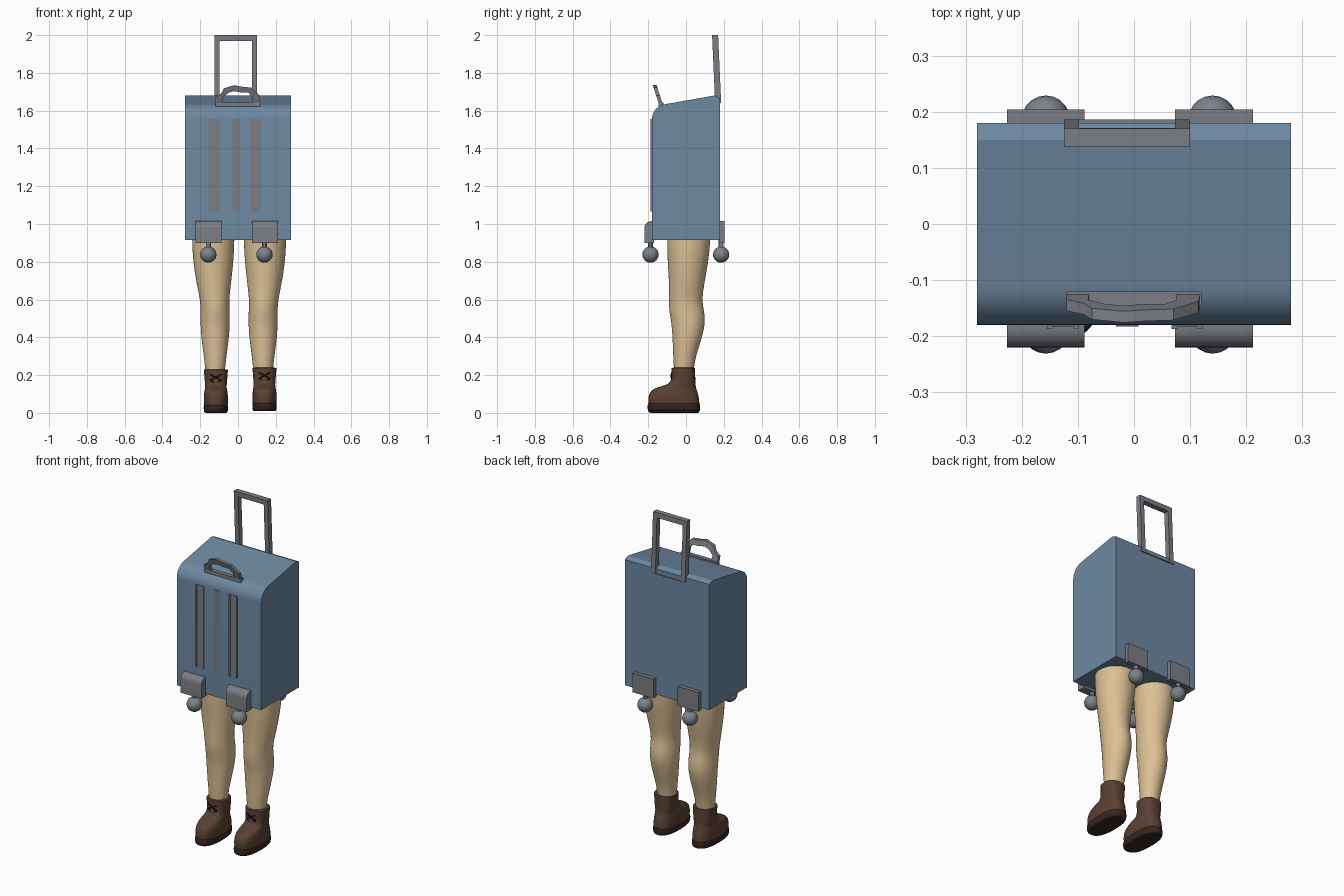
import bpy, bmesh, math
from mathutils import Vector

cube = bpy.data.objects.get("Cube")
if cube:
    bpy.data.objects.remove(cube)


def material(name, r, g, b):
    m = bpy.data.materials.new(name)
    m.use_nodes = True
    m.diffuse_color = (r, g, b, 1)
    m.node_tree.nodes["Principled BSDF"].inputs["Base Color"].default_value = (r, g, b, 1)
    return m


BLUE = material("case blue", 0.155, 0.25, 0.36)
GREY = material("metal grey", 0.195, 0.21, 0.23)
WHEEL = material("wheel grey", 0.20, 0.225, 0.255)
SKIN = material("skin", 0.72, 0.53, 0.30)
LEATHER = material("boot leather", 0.10, 0.052, 0.034)
SOLE = material("boot sole", 0.036, 0.018, 0.014)
LACE = material("lace black", 0.008, 0.006, 0.006)


def finish(bm, name, mat, angle=30, subsurf=0):
    bmesh.ops.recalc_face_normals(bm, faces=bm.faces)
    me = bpy.data.meshes.new(name)
    bm.to_mesh(me)
    bm.free()
    ob = bpy.data.objects.new(name, me)
    bpy.context.collection.objects.link(ob)
    me.materials.append(mat)
    bpy.ops.object.select_all(action='DESELECT')
    ob.select_set(True)
    bpy.context.view_layer.objects.active = ob
    bpy.ops.object.shade_smooth_by_angle(angle=math.radians(angle))
    if subsurf:
        mod = ob.modifiers.new("Smooth", 'SUBSURF')
        mod.levels = mod.render_levels = subsurf
    return ob


def extrude_x(name, profile, x0, x1, mat):
    """Extrude a (y, z) outline from x0 to x1."""
    bm = bmesh.new()
    face = bm.faces.new([bm.verts.new((x0, y, z)) for y, z in profile])
    new = bmesh.ops.extrude_face_region(bm, geom=[face])["geom"]
    bmesh.ops.translate(bm, vec=(x1 - x0, 0, 0),
                        verts=[v for v in new if isinstance(v, bmesh.types.BMVert)])
    return finish(bm, name, mat)


def box(name, x0, x1, y0, y1, z0, z1, mat):
    return extrude_x(name, [(y0, z0), (y1, z0), (y1, z1), (y0, z1)], x0, x1, mat)


def arc(cy, cz, r, start, end, n=8):
    angles = [math.radians(start + (end - start) * i / n) for i in range(n + 1)]
    return [(cy + r * math.cos(a), cz + r * math.sin(a)) for a in angles]


def loft(name, rings, mat, power=1.0, sides=16, angle=180):
    """Stack rounded rings given as (z, x centre, half width, y front, y back)."""
    bm = bmesh.new()
    loops = []
    for z, cx, rx, y0, y1 in rings:
        loop = []
        for i in range(sides):
            a = math.tau * i / sides
            c, s = math.cos(a), math.sin(a)
            px = math.copysign(abs(c) ** power, c)
            py = math.copysign(abs(s) ** power, s)
            loop.append(bm.verts.new((cx + rx * px, (y0 + y1) / 2 + (y1 - y0) / 2 * py, z)))
        loops.append(loop)
    for a, b in zip(loops, loops[1:]):
        for i in range(sides):
            j = (i + 1) % sides
            bm.faces.new((a[i], a[j], b[j], b[i]))
    bm.faces.new(loops[0])
    bm.faces.new(loops[-1])
    return finish(bm, name, mat, angle, 2)


def frame(name, outer, inner, place, depth, mat):
    """Flat closed frame between two (x, z) outlines, thickened by depth along y."""
    bm = bmesh.new()
    n = len(outer)
    rows = [[bm.verts.new(place(x, z) + Vector((0, d, 0))) for x, z in line]
            for line, d in ((outer, 0), (inner, 0), (inner, depth), (outer, depth))]
    for a, b in zip(rows, rows[1:] + rows[:1]):
        for i in range(n):
            j = (i + 1) % n
            bm.faces.new((a[i], a[j], b[j], b[i]))
    return finish(bm, name, mat)


# Suitcase body with rounded upper front edge
extrude_x("suitcase_body", [(-0.18, 0.915), (0.18, 0.915), (0.18, 1.668), (0.15, 1.68)]
          + arc(-0.10, 1.555, 0.08, 98, 180), -0.28, 0.28, BLUE)

# Front ribs; the outer two have raised rails
for side, x0, x1 in (("right", -0.155, -0.098), ("middle", -0.032, 0.008), ("left", 0.067, 0.122)):
    box(side + "_rib", x0, x1, -0.183, -0.175, 1.065, 1.555, GREY)
    if side != "middle":
        for k, x in enumerate((x0, x1 - 0.01)):
            box(f"{side}_rib_rail_{k}", x, x + 0.01, -0.187, -0.175, 1.065, 1.555, GREY)

# Telescopic handle, leaning slightly forward
frame("pull_handle",
      [(-0.125, 1.64), (-0.125, 2.0), (0.1, 2.0), (0.1, 1.64)],
      [(-0.098, 1.64), (-0.098, 1.97), (0.073, 1.97), (0.073, 1.64)],
      lambda x, z: Vector((x, 0.138 + 0.045 * (2.0 - z), z)), 0.032, GREY)

# Carry handle with a wavy grip, leaning forward over the front edge
frame("carry_handle",
      [(-0.12, 1.618), (-0.12, 1.67), (-0.09, 1.69), (-0.075, 1.718), (-0.02, 1.735),
       (0.02, 1.727), (0.07, 1.722), (0.115, 1.68), (0.12, 1.618)],
      [(-0.08, 1.64), (-0.082, 1.67), (-0.065, 1.682), (-0.05, 1.695), (-0.02, 1.703),
       (0.02, 1.695), (0.055, 1.695), (0.075, 1.672), (0.075, 1.64)],
      lambda x, z: Vector((x, -0.142 - 0.32 * (z - 1.63), z)), 0.02, GREY)
box("carry_handle_base", -0.12, 0.12, -0.145, -0.12, 1.615, 1.642, GREY)

# Wheel brackets, stems and balls on all four lower corners
for side, x0, x1, cx in (("right", -0.226, -0.088, -0.157), ("left", 0.073, 0.212, 0.14)):
    extrude_x(f"front_{side}_bracket", [(-0.17, 0.9), (-0.17, 1.015)]
              + arc(-0.185, 0.98, 0.035, 90, 180, 6) + [(-0.22, 0.9)], x0, x1, GREY)
    box(f"back_{side}_bracket", x0, x1, 0.175, 0.204, 0.9, 1.015, GREY)
    for end, cy in (("front", -0.188), ("back", 0.186)):
        bm = bmesh.new()
        bmesh.ops.create_uvsphere(bm, u_segments=20, v_segments=12, radius=0.043)
        bmesh.ops.translate(bm, vec=(cx, cy, 0.838), verts=bm.verts)
        finish(bm, f"{end}_{side}_wheel", WHEEL, 60)
        bm = bmesh.new()
        bmesh.ops.create_cone(bm, cap_ends=True, segments=12, radius1=0.013, radius2=0.013, depth=0.07)
        bmesh.ops.translate(bm, vec=(cx, cy, 0.9), verts=bm.verts)
        finish(bm, f"{end}_{side}_wheel_stem", WHEEL)

# Legs: (z, outward offset of centre, half width, y front, y back)
leg_rings = [(0.18, 0.0, 0.05, -0.063, 0.04), (0.25, 0.0, 0.055, -0.066, 0.043),
             (0.32, 0.0, 0.064, -0.07, 0.06), (0.40, 0.0, 0.075, -0.073, 0.087),
             (0.48, 0.0, 0.08, -0.079, 0.105), (0.54, 0.0, 0.078, -0.092, 0.098),
             (0.60, 0.003, 0.078, -0.092, 0.085), (0.70, 0.008, 0.096, -0.092, 0.102),
             (0.82, 0.010, 0.111, -0.101, 0.124), (0.92, 0.010, 0.115, -0.103, 0.132),
             (1.0, 0.010, 0.114, -0.1, 0.13)]

# Boot upper and sole, centred across x
boot_rings = [(0.03, 0, 0.062, -0.198, 0.073), (0.04, 0, 0.064, -0.2, 0.074),
              (0.08, 0, 0.066, -0.203, 0.07), (0.115, 0, 0.062, -0.185, 0.058),
              (0.132, 0, 0.058, -0.13, 0.053), (0.145, 0, 0.058, -0.082, 0.051),
              (0.19, 0, 0.062, -0.077, 0.05), (0.228, 0, 0.065, -0.078, 0.05),
              (0.229, 0, 0.064, -0.077, 0.049), (0.229, 0, 0.05, -0.065, 0.038)]
sole_rings = [(0.0, 0, 0.05, -0.18, 0.06), (0.0, 0, 0.061, -0.198, 0.072),
              (0.012, 0, 0.066, -0.206, 0.077), (0.04, 0, 0.066, -0.206, 0.077),
              (0.042, 0, 0.062, -0.2, 0.073)]

for side, sign, leg_x, boot_x, lift in (("right", -1, -0.117, -0.117, 0.0),
                                        ("left", 1, 0.137, 0.14, 0.01)):
    loft(side + "_leg", [(z, leg_x + sign * o - 0.004, r, a, b)
                         for z, o, r, a, b in leg_rings], SKIN)
    for part, rings, mat in (("boot", boot_rings, LEATHER), ("sole", sole_rings, SOLE)):
        loft(f"{side}_{part}", [(z + lift, boot_x, r, a, b) for z, o, r, a, b in rings],
             mat, power=0.8, angle=50)
    # Crossed laces
    curve = bpy.data.curves.new(side + "_laces", 'CURVE')
    curve.dimensions = '3D'
    curve.bevel_depth = 0.0035
    curve.bevel_resolution = 1
    for z in (0.14, 0.172):
        for d in (-1, 1):
            line = curve.splines.new('POLY')
            line.points.add(2)
            for p, t in zip(line.points, (-1, 0, 1)):
                p.co = (boot_x + 0.03 * t * d, -0.08 + 0.006 * abs(t), z + lift + 0.016 * (t + 1), 1)
    curve.materials.append(LACE)
    laces = bpy.data.objects.new(side + "_laces", curve)
    bpy.context.collection.objects.link(laces)
